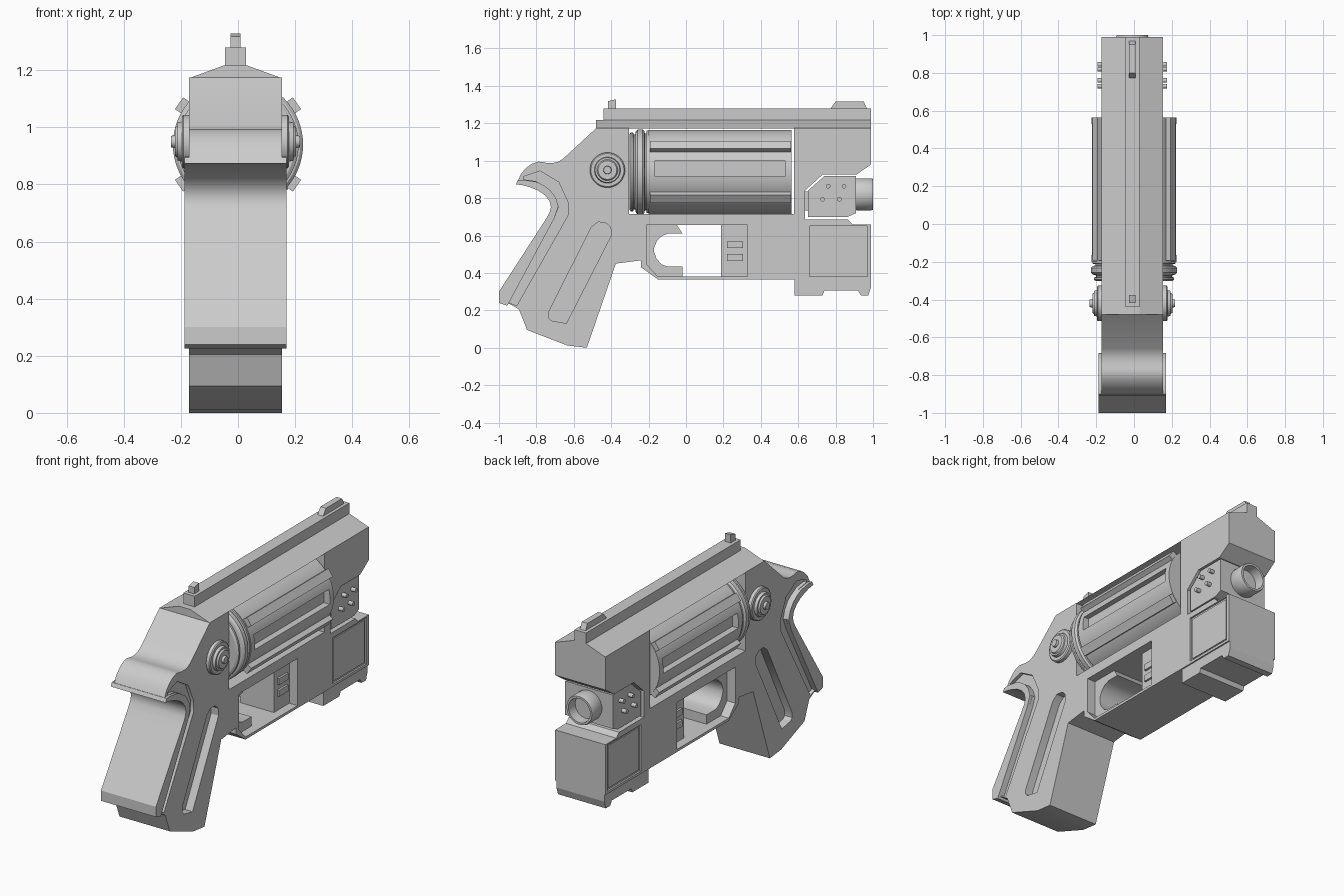
import bpy, bmesh, math
from mathutils import Matrix

if "Cube" in bpy.data.objects:
    bpy.data.objects.remove(bpy.data.objects["Cube"])

CX = -0.009          # centre plane of the frame
HW = 0.163           # half width of the frame


def finish(bm, name, angle=None):
    bmesh.ops.remove_doubles(bm, verts=bm.verts, dist=1e-5)
    bmesh.ops.recalc_face_normals(bm, faces=bm.faces)
    me = bpy.data.meshes.new(name)
    bm.to_mesh(me)
    bm.free()
    ob = bpy.data.objects.new(name, me)
    bpy.context.collection.objects.link(ob)
    if angle:
        smooth(ob, angle)
    return ob


def activate(ob):
    bpy.ops.object.select_all(action='DESELECT')
    ob.select_set(True)
    bpy.context.view_layer.objects.active = ob


def smooth(ob, angle=30):
    activate(ob)
    bpy.ops.object.shade_smooth_by_angle(angle=math.radians(angle))


def prism(name, pts, x0, x1, angle=None):
    """Side profile of (y, z) points pushed from x0 to x1."""
    bm = bmesh.new()
    f = bm.faces.new([bm.verts.new((x0, y, z)) for y, z in pts])
    r = bmesh.ops.extrude_face_region(bm, geom=[f])
    bmesh.ops.translate(bm, verts=[v for v in r['geom'] if isinstance(v, bmesh.types.BMVert)],
                        vec=(x1 - x0, 0, 0))
    return finish(bm, name, angle)


def slab(name, pts, half, angle=None):
    return prism(name, pts, CX - half, CX + half, angle)


def rect(y0, y1, z0, z1):
    return [(y0, z0), (y1, z0), (y1, z1), (y0, z1)]


def lathe(name, pts, centre, axis='Y', steps=48):
    """Turn (along, radius) points about the X or Y axis."""
    bm = bmesh.new()
    ax = (1, 0, 0) if axis == 'X' else (0, 1, 0)
    vs = [bm.verts.new((a, 0, r) if axis == 'X' else (0, a, r)) for a, r in pts]
    es = [bm.edges.new(p) for p in zip(vs, vs[1:])]
    bmesh.ops.spin(bm, geom=vs + es, cent=(0, 0, 0), axis=ax,
                   angle=2 * math.pi, steps=steps)
    bmesh.ops.translate(bm, verts=bm.verts, vec=centre)
    return finish(bm, name, 30)


def cut(ob, cutters):
    for c in cutters:
        m = ob.modifiers.new('cut', 'BOOLEAN')
        m.operation, m.solver, m.object = 'DIFFERENCE', 'EXACT', c
        activate(ob)
        bpy.ops.object.modifier_apply(modifier=m.name)
        bpy.data.objects.remove(c, do_unlink=True)


def side_cutters(pts, floor, cx=CX):
    """A pocket on both flanks, down to the given half width."""
    return [prism('cutter', pts, cx + s * floor, cx + s * 0.4) for s in (-1, 1)]


# Frame with grip
frame = slab('frame', [
    (-.48, 1.174), (.99, 1.174), (.99, .98), (.91, .925), (.73, .925), (.636, .84),
    (.636, .685), (.865, .685), (.89, .66), (.99, .66), (.99, .365), (-.15, .365),
    (-.24, .43), (-.24, .467), (-.375, .45), (-.53, 0), (-.635, .012), (-.85, .095),
    (-.893, .205), (-.97, .25), (-.74, .68), (-.705, .75), (-.735, .825), (-.82, .87),
    (-.905, .88), (-.88, .933), (-.85, .965), (-.82, .985), (-.79, .995), (-.765, .992),
    (-.738, .987), (-.71, .988), (-.685, .994), (-.66, 1.008)], HW)
pocket = [(-.21, .655), (.33, .655), (.33, .38), (-.15, .38), (-.21, .445)]
cut(frame, [slab('cutter', rect(-.305, .578, .715, 1.3), .4), slab('cutter', pocket, .4)])
grip_slot = [(-.735, .16), (-.72, .145), (-.64, .13), (-.4, .6), (-.403, .645),
             (-.43, .668), (-.47, .672), (-.505, .645), (-.735, .19)]
strap_groove = [(-.87, .9), (-.8, .89), (-.725, .84), (-.68, .755), (-.705, .69), (-.955, .245),
                (-.905, .225), (-.63, .71), (-.63, .775), (-.68, .885), (-.78, .945), (-.87, .915)]
cut(frame, side_cutters(grip_slot, .115) + side_cutters(strap_groove, .143)
    + side_cutters(rect(.66, .97, .38, .652), .153))
smooth(frame)

# Raised panel floor border on the front block
for s in (-1, 1):
    prism('front_panel', rect(.672, .958, .392, .64), CX + s * .15, CX + s * .158)

# Back strap, wider than the grip
slab('back_strap', [
    (-.91, .874), (-.87, .868), (-.834, .858), (-.79, .84), (-.754, .815), (-.73, .785),
    (-.722, .751), (-.73, .72), (-.754, .68), (-1, .3), (-1, .24), (-.955, .225),
    (-.705, .69), (-.682, .755), (-.695, .8), (-.725, .842), (-.76, .868), (-.8, .887),
    (-.87, .898), (-.9, .895)], .178, 30)

# Sloped roof over the cylinder window
bm = bmesh.new()
sect = [(-HW, 1.172), (HW, 1.172), (.037, 1.218), (-.037, 1.218)]
ends = [[bm.verts.new((CX + x, y, z)) for x, z in sect] for y in (-.48, .99)]
for e in ends:
    bm.faces.new(e)
for i in range(4):
    j = (i + 1) % 4
    bm.faces.new((ends[0][i], ends[0][j], ends[1][j], ends[1][i]))
finish(bm, 'roof')

# Sighting rib and sights
slab('top_rib', rect(-.44, .99, 1.21, 1.28), .037)
slab('rear_sight', [(-.417, 1.275), (-.375, 1.275), (-.375, 1.328), (-.417, 1.318)], .018)
slab('front_sight', [(.77, 1.275), (.97, 1.275), (.95, 1.316), (.8, 1.316)], .018)

# Rotating cylinder with side slots, ribs and rear collar
drum = lathe('drum', [(-.2, 0), (-.2, .225), (.565, .225), (.565, 0)], (0, 0, .94), steps=64)
cut(drum, side_cutters(rect(-.165, .53, .915, 1.0), .185, 0))
smooth(drum)
lathe('drum_collar', [(-.303, 0), (-.303, .2), (-.295, .212), (-.283, .212), (-.28, .2),
                      (-.272, .2), (-.268, .218), (-.258, .228), (-.232, .228), (-.222, .218),
                      (-.22, .205), (-.212, .205), (-.21, .221), (-.195, .221), (-.195, 0)],
      (0, 0, .94), steps=64)
for a in (35, -35, 145, 215):
    bm = bmesh.new()
    rot = Matrix.Rotation(-math.radians(a), 4, 'Y')
    bmesh.ops.create_cube(bm, size=1, matrix=Matrix.Translation((0, .185, .94)) @ rot
                          @ Matrix.Translation((.232, 0, 0)) @ Matrix.Diagonal((.04, .755, .05, 1)))
    finish(bm, 'drum_rib')

# Stepped hinge discs on both flanks
half = [(.226, 0), (.226, .02), (.212, .022), (.212, .05), (.203, .056), (.203, .066),
        (.187, .07), (.187, .088), (.182, .094)]
lathe('hinge_disc', [(-x, r) for x, r in half] + half[::-1], (CX, -.42, .95), 'X')

# Trigger guard insert and switch plate
slab('trigger_guard', [
    (-.21, .655), (-.048, .655), (-.02, .612), (-.09, .612), (-.125, .6), (-.155, .572),
    (-.17, .535), (-.17, .51), (-.157, .475), (-.13, .445), (-.1, .435), (-.02, .435),
    (-.02, .38), (-.15, .38), (-.21, .445)], .11, 35)
slab('switch_plate', rect(.187, .332, .375, .658), .11)
for z in (.463, .532):
    slab('switch_button', rect(.22, .305, z, z + .037), .122)

# Barrel module with screws, rear tab and hollow muzzle
slab('barrel_module', [(.652, .7), (.865, .7), (.91, .72), (.91, .918), (.74, .918), (.652, .84)], .155)
slab('module_tab', rect(.63, .66, .735, .835), .14)
for y, z in ((.76, .863), (.845, .863), (.73, .794), (.82, .794)):
    lathe('module_screw', [(-.184, 0), (-.184, .012), (.184, .012), (.184, 0)], (CX, y, z), 'X', 16)
lathe('muzzle', [(.9, 0), (.9, .08), (.915, .086), (.99, .086), (1, .082), (1, .07),
                 (.94, .068), (.94, 0)], (CX, 0, .82))

# Accessory rail under the front block
slab('under_rail', [(.58, .37), (.58, .28), (.73, .28), (.74, .305), (.92, .305),
                    (.935, .28), (.975, .28), (.99, .325), (.99, .37)], .155)
